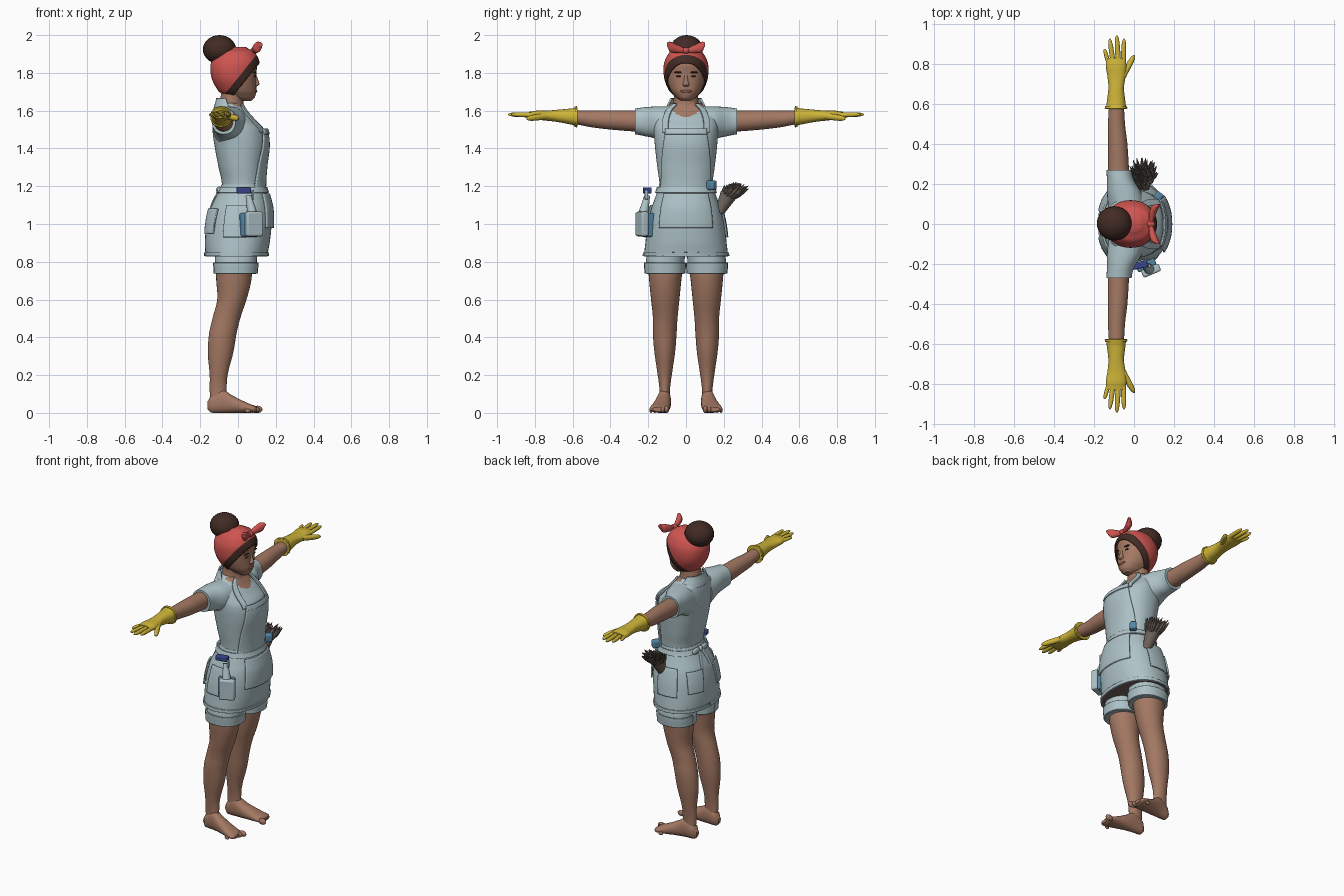
import bpy, bmesh, math, random
from mathutils import Vector, Matrix

random.seed(4)
cube = bpy.data.objects.get("Cube")
if cube:
    bpy.data.objects.remove(cube)


def material(name, r, g, b):
    m = bpy.data.materials.new(name)
    m.use_nodes = True
    m.diffuse_color = (r, g, b, 1)
    m.node_tree.nodes["Principled BSDF"].inputs["Base Color"].default_value = (r, g, b, 1)
    return m


skin = material("skin", .37, .19, .125)
cloth = material("pale blue cloth", .42, .54, .57)
rubber = material("yellow rubber", .62, .46, .04)
scarf_red = material("scarf red", .62, .09, .08)
hair_brown = material("dark brown hair", .055, .024, .018)
mid_blue = material("mid blue", .09, .24, .38)
dark_blue = material("dark blue", .04, .06, .26)
taupe = material("taupe", .17, .135, .115)
lip_tone = material("lip tone", .27, .10, .075)


def finish(name, bm, mats, mirror=False, rule=None, bevel=0, solid=0):
    """Turn a bmesh into a shaded object, optionally mirrored across y."""
    bmesh.ops.recalc_face_normals(bm, faces=bm.faces)
    bm.normal_update()
    for f in bm.faces:
        f.material_index = rule(f.calc_center_median(), f.normal) if rule else 0
    mesh = bpy.data.meshes.new(name)
    bm.to_mesh(mesh)
    bm.free()
    for m in mats:
        mesh.materials.append(m)
    mesh.shade_smooth()
    mesh.set_sharp_from_angle(angle=math.radians(45))
    ob = bpy.data.objects.new(name, mesh)
    bpy.context.scene.collection.objects.link(ob)
    if solid:
        mod = ob.modifiers.new("thickness", 'SOLIDIFY')
        mod.thickness, mod.offset = solid, 0
    if bevel:
        mod = ob.modifiers.new("bevel", 'BEVEL')
        mod.width, mod.segments = bevel, 3
    if mirror:
        mod = ob.modifiers.new("mirror", 'MIRROR')
        mod.use_axis = (False, True, False)
    return ob


def bounds(secs, t):
    """Smoothly interpolated cross-section limits at position t."""
    n = len(secs)
    i = max([k for k in range(n - 1) if secs[k][0] <= t] or [0])
    u = (t - secs[i][0]) / (secs[i + 1][0] - secs[i][0])
    rows = zip(secs[max(i - 1, 0)], secs[i], secs[i + 1], secs[min(i + 2, n - 1)])
    return [b + .5 * u * (c - a + u * (2*a - 5*b + 4*c - d + u * (3*(b - c) + d - a)))
            for a, b, c, d in rows][1:]


def surface(secs, t, ang, axis, power, off=0):
    u0, u1, v0, v1 = bounds(secs, t)
    c, s = math.cos(ang), math.sin(ang)
    u = (u0 + u1) / 2 + ((u1 - u0) / 2 + off) * math.copysign(abs(c) ** power, c)
    v = (v0 + v1) / 2 + ((v1 - v0) / 2 + off) * math.copysign(abs(s) ** power, s)
    return {'x': (t, u, v), 'y': (u, t, v), 'z': (u, v, t)}[axis]


def loft_mesh(secs, axis='z', power=.9, seg=32, steps=5):
    bm = bmesh.new()
    ts = [a[0] + (b[0] - a[0]) * k / steps for a, b in zip(secs, secs[1:]) for k in range(steps)]
    rings = [[bm.verts.new(surface(secs, t, math.tau * k / seg, axis, power)) for k in range(seg)]
             for t in ts + [secs[-1][0]]]
    for r, q in zip(rings, rings[1:]):
        for k in range(seg):
            bm.faces.new((r[k], r[k - 1], q[k - 1], q[k]))
    bm.faces.new(rings[0])
    bm.faces.new(rings[-1])
    return bm


def loft(name, secs, mats, axis='z', power=.9, seg=32, steps=5, **kw):
    return finish(name, loft_mesh(secs, axis, power, seg, steps), mats, **kw)


def patch(name, secs, t0, t1, centre, w0, w1, off=.008, mat=cloth, axis='z', power=.9, **kw):
    """A cloth panel lying just above a lofted surface."""
    bm = bmesh.new()
    n = 24
    rows = [[bm.verts.new(surface(secs, t0 + (t1 - t0) * j / n,
                                  centre + (w0 + (w1 - w0) * j / n) * (2 * k / n - 1),
                                  axis, power, off)) for k in range(n + 1)] for j in range(n + 1)]
    for r, q in zip(rows, rows[1:]):
        for k in range(n):
            bm.faces.new((r[k], r[k + 1], q[k + 1], q[k]))
    return finish(name, bm, [mat], solid=.009, **kw)


def ball(name, loc, size, mat, **kw):
    bm = bmesh.new()
    bmesh.ops.create_uvsphere(bm, u_segments=24, v_segments=14, radius=1,
                              matrix=Matrix.Translation(loc) @ Matrix.Diagonal((*size, 1)))
    return finish(name, bm, [mat], **kw)


def box(name, loc, size, mat, turn=0, bevel=.01):
    bm = bmesh.new()
    bmesh.ops.create_cube(bm, size=1, matrix=Matrix.Translation(loc) @ Matrix.Rotation(turn, 4, 'Z')
                          @ Matrix.Diagonal((*size, 1)))
    return finish(name, bm, [mat], bevel=bevel)


def cone(bm, a, b, ra, rb, seg=8):
    a, b = Vector(a), Vector(b)
    d = b - a
    bmesh.ops.create_cone(bm, cap_ends=True, segments=seg, radius1=ra, radius2=rb, depth=d.length,
                          matrix=Matrix.Translation((a + b) / 2) @ d.to_track_quat('Z', 'Y').to_matrix().to_4x4())


# Legs and feet
loft("legs", [(.04, -.145, -.06, .085, .14), (.12, -.15, -.06, .085, .14), (.2, -.15, -.055, .075, .15),
              (.32, -.16, -.025, .058, .167), (.42, -.153, -.008, .05, .175), (.5, -.135, .012, .045, .175),
              (.6, -.11, .045, .035, .185), (.7, -.115, .07, .025, .195), (.78, -.12, .075, .015, .2)],
     [skin], mirror=True, power=1)
loft("feet", [(-.162, .1, .125, .02, .06), (-.145, .085, .14, .002, .09), (-.09, .08, .15, 0, .125),
              (-.03, .08, .165, 0, .092), (.04, .085, .185, 0, .058), (.085, .09, .193, .002, .04),
              (.1, .1, .18, .008, .03)], [skin], axis='x', mirror=True)
for i in range(5):
    r = .019 - .002 * i
    ball(f"toe_{i + 1}", (.103 - .013 * i, .102 + .021 * i, r), (r * 1.4, r * .7, r), skin, mirror=True)

# Shorts with turned cuffs
shorts = [(.735, -.12, .095, .012, .21), (.8, -.122, .1, .008, .213), (.87, -.12, .1, .002, .2)]
loft("shorts", shorts, [cloth], mirror=True)
patch("shorts_cuffs", shorts, .737, .795, 0, math.pi, math.pi, .005, mirror=True)

# Skirt of the apron, dark underneath
skirt = [(.828, -.172, .155, -.222, .222), (.9, -.175, .168, -.215, .215), (1, -.168, .178, -.203, .203),
         (1.08, -.15, .176, -.185, .185), (1.15, -.115, .16, -.16, .16), (1.21, -.088, .143, -.142, .142)]
loft("apron_skirt", skirt, [cloth, taupe], seg=48, rule=lambda c, n: int(n.z < -.9))
patch("apron_hem", skirt, .83, .85, 0, math.pi, math.pi, .003)
patch("waistband", skirt, 1.165, 1.195, 0, math.pi, math.pi, .005)
patch("front_pocket", skirt, .98, 1.16, 0, .68, .75)
patch("side_pockets", skirt, .93, 1.1, 1.65, .32, .34, mirror=True)
patch("back_pockets", skirt, .95, 1.08, 2.6, .26, .3, mirror=True)
ball("tie_knot", (-.1, 0, 1.18), (.016, .018, .018), cloth)
ball("tie_loops", (-.1, .04, 1.178), (.012, .036, .02), cloth, mirror=True)
loft("tie_tails", [(1.06, -.155, -.147, .03, .055), (1.12, -.137, -.128, .02, .045), (1.18, -.108, -.1, 0, .02)],
     [cloth], mirror=True)

# Shirt with a scooped neckline
shirt = [(1.14, -.11, .14, -.15, .15), (1.2, -.085, .135, -.14, .14), (1.31, -.105, .142, -.153, .153),
         (1.42, -.125, .154, -.165, .165), (1.5, -.135, .14, -.17, .17), (1.56, -.133, .085, -.165, .165),
         (1.605, -.125, .045, -.135, .135), (1.64, -.11, .025, -.08, .08)]


def neckline(c, n):
    return int(c.x > -.03 and c.z > 1.565 + 7 * c.y ** 2)


loft("shirt", shirt, [cloth, skin], seg=72, steps=8, rule=neckline)
patch("collar", [(1.6, -.125, .03, -.105, .105), (1.67, -.108, .02, -.078, .078)],
      1.6, 1.665, math.pi, 1.7, 1.3, .002)
patch("apron_bib", shirt, 1.17, 1.5, 0, 1.1, .58, .01)
patch("bib_top_band", shirt, 1.475, 1.503, 0, .6, .58, .016)
patch("apron_straps", shirt, 1.485, 1.635, .62, .1, .13, .008, mirror=True)
loft("sleeves", [(.08, -.13, .06, 1.4, 1.622), (.16, -.135, .035, 1.45, 1.622), (.22, -.135, 0, 1.465, 1.618),
                 (.27, -.138, -.012, 1.475, 1.612)], [cloth], axis='y', mirror=True)

# Arms and rubber gloves
loft("arms", [(.2, -.125, -.02, 1.49, 1.605), (.27, -.13, -.025, 1.49, 1.6), (.4, -.13, -.033, 1.5, 1.602),
              (.5, -.13, -.045, 1.512, 1.6), (.6, -.125, -.05, 1.53, 1.6)], [skin], axis='y', mirror=True, power=1)
glove = [(.575, -.14, -.04, 1.517, 1.618), (.6, -.137, -.042, 1.525, 1.612), (.68, -.128, -.05, 1.54, 1.605),
         (.74, -.133, -.042, 1.547, 1.6), (.79, -.141, -.038, 1.553, 1.6), (.83, -.137, -.046, 1.56, 1.594)]
loft("gloves", glove, [rubber], axis='y', mirror=True)
patch("glove_rims", glove, .576, .588, 0, math.pi, math.pi, .002, rubber, 'y', mirror=True)


def finger(name, x0, y0, x1, y1, r, z0=1.577, z1=1.58):
    secs = []
    for f, k in ((0, 1), (.4, 1), (.75, .9), (.93, .6), (1, .2)):
        x, z = x0 + (x1 - x0) * f, z0 + (z1 - z0) * f
        secs.append((y0 + (y1 - y0) * f, x - r * k, x + r * k, z - r * k, z + r * k))
    loft(name, secs, [rubber], axis='y', power=1, seg=16, steps=3, mirror=True)


finger("little_fingers", -.127, .8, -.147, .875, .011)
finger("ring_fingers", -.104, .8, -.121, .926, .0125)
finger("middle_fingers", -.078, .8, -.086, .943, .013)
finger("index_fingers", -.053, .8, -.05, .926, .0125)
finger("thumbs", -.058, .73, 0, .845, .017, 1.572, 1.558)

# Neck, head and face
loft("neck", [(1.54, -.1, .05, -.085, .085), (1.6, -.1, .035, -.074, .074), (1.66, -.095, .028, -.065, .065),
              (1.73, -.08, .04, -.065, .065)], [skin], power=1)
head = [(1.65, .02, .07, -.025, .025), (1.668, -.05, .088, -.05, .05), (1.7, -.09, .097, -.077, .077),
        (1.75, -.118, .096, -.098, .098), (1.8, -.13, .097, -.105, .105), (1.85, -.125, .1, -.1, .1),
        (1.9, -.09, .075, -.073, .073), (1.926, -.03, .03, -.025, .025)]
loft("head", head, [skin], power=.95)
loft("nose", [(1.728, .09, .1, -.012, .012), (1.738, .085, .113, -.018, .018), (1.755, .085, .109, -.012, .012),
              (1.79, .085, .098, -.008, .008)], [skin], power=1, seg=16)
ball("lips", (.094, 0, 1.703), (.008, .03, .008), lip_tone)
ball("eyes", (.088, .038, 1.782), (.007, .015, .005), hair_brown, mirror=True)
ball("eyebrows", (.089, .04, 1.803), (.009, .023, .005), hair_brown, mirror=True)

# Head scarf over the hair, cut along the hairline
shell = [(z + .008, a - .012, b + .01, c - .01, d + .01) for z, a, b, c, d in head]
bm = loft_mesh(shell, power=.95, seg=48)
slope = Vector((1, 0, -.8))
hairline, scarf_edge = Vector((-.01, 0, 1.7)), Vector((-.06, 0, 1.7))
for point, cut in ((hairline, True), (scarf_edge, False)):
    bmesh.ops.bisect_plane(bm, geom=bm.verts[:] + bm.edges[:] + bm.faces[:], plane_co=point,
                           plane_no=slope, clear_outer=cut)
finish("hair_and_scarf", bm, [scarf_red, hair_brown], solid=.008,
       rule=lambda c, n: int((c - scarf_edge).dot(slope) > 0))
ball("hair_bun", (-.098, .003, 1.924), (.088, .086, .076), hair_brown)
ball("scarf_knot", (.085, 0, 1.918), (.02, .02, .018), scarf_red)
loft("scarf_bow", [(0, .075, .095, 1.905, 1.93), (.05, .075, .11, 1.905, 1.95), (.085, .085, .125, 1.91, 1.965),
                   (.1, .105, .13, 1.94, 1.962)], [scarf_red], axis='y', mirror=True, seg=16, power=1)

# Feather duster tucked in at the hip
bm = bmesh.new()
cone(bm, (.05, .175, 1.06), (.045, .225, 1.155), .025, .045, 16)
finish("duster_cup", bm, [taupe])
bm = bmesh.new()
for i in range(75):
    spread, turn = math.sqrt(random.random()), i * 2.4
    side = .08 * spread * math.cos(turn)
    lift = .07 * spread * math.sin(turn)
    root = Vector((.045 + side * .4, .215 + lift * .3, 1.135 - lift * .2))
    tip = Vector((.045 + side, .265 + lift, 1.225 - abs(lift) * .3 - random.random() * .02))
    mid = root.lerp(tip, .55)
    cone(bm, root, mid, .006, .011, 6)
    cone(bm, mid, tip, .011, .001, 6)
finish("duster_feathers", bm, [taupe])
box("cleaning_cloth", (.12, .135, 1.205), (.04, .05, .05), mid_blue, -.7)

# Spray bottle and sponge on the other hip
box("spray_bottle", (.085, -.233, 1), (.095, .04, .13), cloth, .4)
box("sponge", (.06, -.203, .995), (.1, .045, .125), mid_blue, .4)
bm = bmesh.new()
cone(bm, (.075, -.225, 1.06), (.055, -.205, 1.15), .026, .015, 16)
finish("bottle_neck", bm, [cloth])
box("spray_head", (.03, -.205, 1.178), (.075, .035, .032), dark_blue, .2, .006)
box("spray_trigger", (.078, -.21, 1.155), (.012, .018, .05), cloth, .2, .004)
